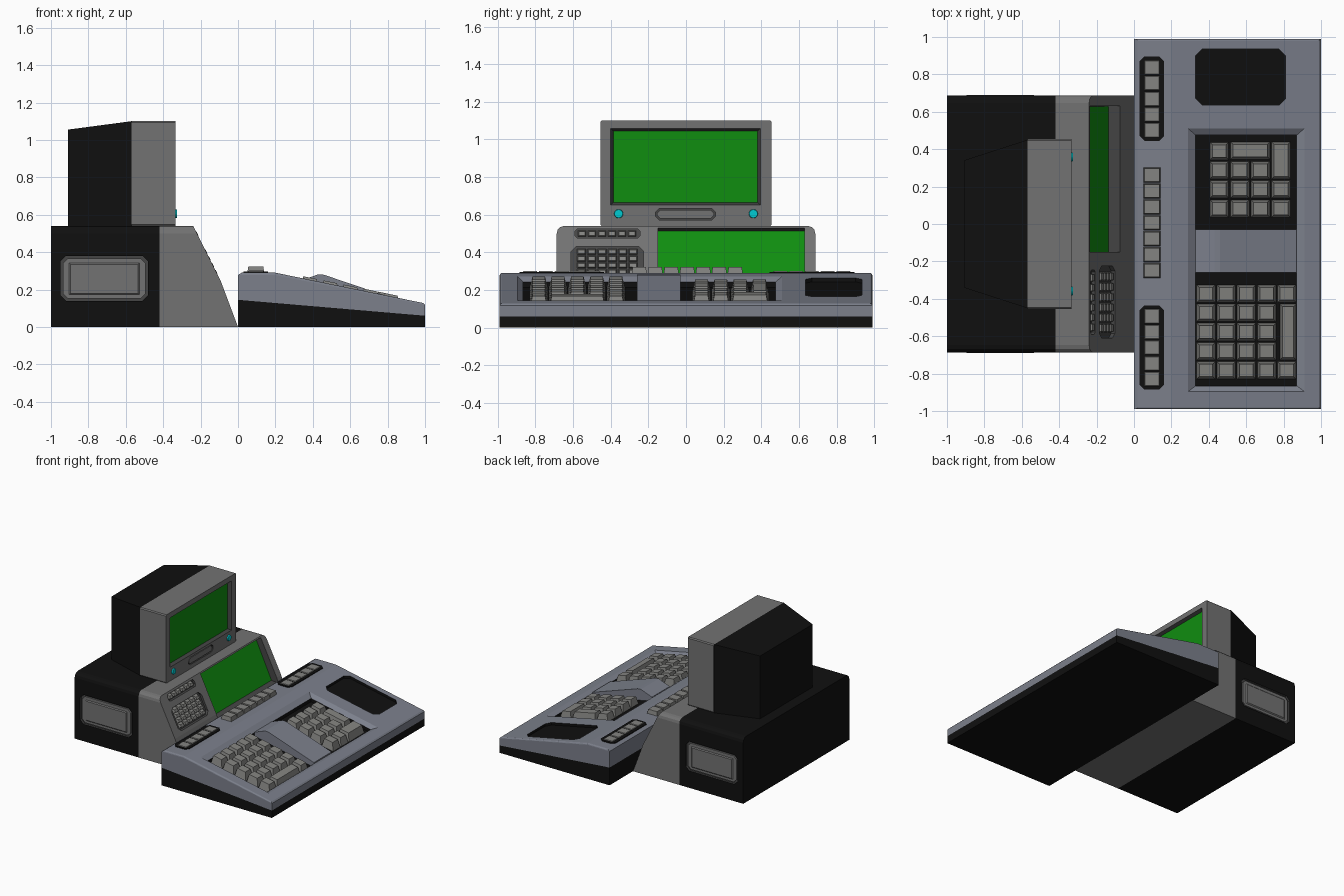
import bpy, bmesh
from mathutils import Matrix

if "Cube" in bpy.data.objects:
    bpy.data.objects.remove(bpy.data.objects["Cube"])


def material(name, r, g, b):
    m = bpy.data.materials.new(name)
    m.diffuse_color = (r, g, b, 1)
    m.use_nodes = True
    m.node_tree.nodes["Principled BSDF"].inputs["Base Color"].default_value = m.diffuse_color
    return m


BLACK = material("black", 0.005, 0.005, 0.005)
GREY = material("grey", 0.17, 0.17, 0.17)
DARK = material("dark_grey", 0.06, 0.06, 0.06)
KEY = material("key_grey", 0.23, 0.23, 0.22)
SLATE = material("slate", 0.2, 0.215, 0.26)
GREEN = material("green", 0.005, 0.27, 0.005)
CYAN = material("cyan", 0.0, 0.6, 0.65)

# Local (a, b, height) frames: each maps an outline onto one face of the model
FRONT = Matrix(((0, 0, 1, 0), (1, 0, 0, 0), (0, 1, 0, 0), (0, 0, 0, 1)))      # (y, z, x)
SIDE = Matrix(((1, 0, 0, 0), (0, 0, 1, 0), (0, 1, 0, 0), (0, 0, 0, 1)))       # (x, z, y)
SHELF = Matrix.Translation((0, 0, 0.29))                                      # flat strip
DECK = Matrix(((1, 0, 0, 0), (0, 1, 0, 0), (-0.206, 0, 1, 0.331), (0, 0, 0, 1)))
SLOPE = Matrix(((0, -0.5, 1, 0.03), (1, 0, 0, 0), (0, 1, 0, 0), (0, 0, 0, 1)))  # (y, z, out)


def loft(bm, M, ring0, h0, ring1, h1):
    lo = [bm.verts.new(M @ Matrix.Translation((a, b, h0)).translation) for a, b in ring0]
    hi = [bm.verts.new(M @ Matrix.Translation((a, b, h1)).translation) for a, b in ring1]
    n = len(lo)
    bm.faces.new(lo)
    bm.faces.new(hi)
    for i in range(n):
        bm.faces.new((lo[i], lo[(i + 1) % n], hi[(i + 1) % n], hi[i]))


def rect(a0, a1, b0, b1, c=0.0):
    if not c:
        return [(a0, b0), (a1, b0), (a1, b1), (a0, b1)]
    return [(a0 + c, b0), (a1 - c, b0), (a1, b0 + c), (a1, b1 - c),
            (a1 - c, b1), (a0 + c, b1), (a0, b1 - c), (a0, b0 + c)]


def finish(name, bm, mat):
    bmesh.ops.recalc_face_normals(bm, faces=bm.faces)
    me = bpy.data.meshes.new(name)
    bm.to_mesh(me)
    bm.free()
    me.materials.append(mat)
    ob = bpy.data.objects.new(name, me)
    bpy.context.collection.objects.link(ob)
    return ob


def prism(name, M, ring, h0, h1, mat, top=None, bevel=None, width=0.04):
    bm = bmesh.new()
    loft(bm, M, ring, h0, top or ring, h1)
    if bevel:
        edges = [e for e in bm.edges if abs(e.verts[0].co.y - e.verts[1].co.y) < 1e-4
                 and all(bevel(v.co) for v in e.verts)]
        bmesh.ops.bevel(bm, geom=edges, offset=width, segments=3, profile=0.5, affect='EDGES')
    return finish(name, bm, mat)


def blocks(name, M, items, mat, h0, h1, taper):
    bm = bmesh.new()
    for a0, a1, b0, b1 in items:
        loft(bm, M, rect(a0, a1, b0, b1), h0,
             rect(a0 + taper, a1 - taper, b0 + taper, b1 - taper), h1)
    return finish(name, bm, mat)


def cut(ob, M, ring, h0, h1, mat, top=None):
    cutter = prism("cutter", M, ring, h0, h1, mat, top)
    cutter.hide_render = True
    mod = ob.modifiers.new("cut", 'BOOLEAN')
    mod.operation, mod.object, mod.solver = 'DIFFERENCE', cutter, 'EXACT'
    mod.material_mode = 'TRANSFER'
    bpy.context.view_layer.objects.active = ob
    bpy.ops.object.modifier_apply(modifier=mod.name)
    bpy.data.objects.remove(cutter)


# Rear cabinet with a recessed panel on each side
W = 0.687
cabinet = prism("cabinet", SIDE, rect(-1, -0.42, 0, 0.54), -W, W, BLACK,
                bevel=lambda c: c.z > 0.5)
for s, label in ((-1, "right"), (1, "left")):
    cut(cabinet, SIDE, rect(-0.95, -0.48, 0.14, 0.38, 0.03), s * 0.67, s * 0.72, DARK)
    prism(label + "_panel_rim", SIDE, rect(-0.935, -0.495, 0.153, 0.367, 0.025),
          s * 0.665, s * 0.682, GREY)
    prism(label + "_panel", SIDE, rect(-0.91, -0.52, 0.165, 0.35), s * 0.675, s * 0.689, GREY,
          top=rect(-0.895, -0.535, 0.18, 0.335))

# Sloping console
console = prism("console", SIDE, [(-0.42, 0), (0, 0), (-0.09, 0.24), (-0.24, 0.54), (-0.42, 0.54)],
                -W, W, GREY, bevel=lambda c: c.z > 0.5)
cut(console, SIDE, [(-0.285, 0.51), (-0.14, 0.205), (-0.04, 0.195), (-0.20, 0.53), (-0.235, 0.53)],
    -0.15, 0.63, DARK)
prism("console_screen", SIDE, [(-0.287, 0.512), (-0.142, 0.205), (-0.137, 0.206), (-0.28, 0.512)],
      -0.149, 0.629, GREEN)
cut(console, SLOPE, rect(-0.61, -0.225, 0.265, 0.43, 0.025), -0.02, 0.05, DARK)
cut(console, SLOPE, rect(-0.59, -0.245, 0.475, 0.525, 0.012), -0.02, 0.05, DARK)
blocks("console_keypad", SLOPE, [(-0.58 + 0.055 * i, -0.532 + 0.055 * i,
                                  0.279 + 0.036 * j, 0.311 + 0.036 * j)
                                 for i in range(6) for j in range(4)], KEY, -0.022, 0.003, 0.006)
blocks("console_buttons", SLOPE, [(-0.575 + 0.053 * i, -0.53 + 0.053 * i, 0.484, 0.516)
                                  for i in range(6)], KEY, -0.022, 0.003, 0.006)

# Monitor
prism("monitor_back", FRONT, rect(-0.34, 0.34, 0.54, 1.055), -0.91, -0.57, BLACK,
      top=rect(-0.45, 0.45, 0.54, 1.10))
bezel = prism("monitor_bezel", FRONT, rect(-0.455, 0.455, 0.54, 1.10, 0.008), -0.57, -0.335, GREY)
cut(bezel, FRONT, rect(-0.385, 0.38, 0.665, 1.045), -0.365, -0.325, DARK,
    top=rect(-0.405, 0.40, 0.648, 1.062))
prism("monitor_screen", FRONT, rect(-0.386, 0.381, 0.664, 1.046), -0.37, -0.361, GREEN)
cut(bezel, FRONT, rect(-0.163, 0.157, 0.573, 0.633, 0.02), -0.35, -0.32, DARK)
prism("monitor_slot", FRONT, rect(-0.155, 0.149, 0.58, 0.626, 0.018), -0.355, -0.338, GREY)
for s, label in ((-1, "left"), (1, "right")):
    bm = bmesh.new()
    bmesh.ops.create_cone(bm, cap_ends=True, segments=16, radius1=0.026, radius2=0.022,
                          depth=0.02, matrix=Matrix.Translation((-0.335, s * 0.358, 0.605)) @ FRONT)
    finish(label + "_knob", bm, CYAN)

# Keyboard body
prism("keyboard_base", SIDE, [(0, 0), (1, 0), (1, 0.06), (0, 0.145)], -0.99, 0.99, BLACK)
deck = prism("keyboard_deck", SIDE, [(0, 0.145), (1, 0.06), (1, 0.118), (0.99, 0.128),
                                     (0.2, 0.29), (0.02, 0.29), (0, 0.278)], -0.99, 0.99, SLATE,
             bevel=lambda c: c.z > 0.125 and (c.x > 0.1 or c.z > 0.285), width=0.012)
cut(deck, DECK, rect(0.33, 0.87, -0.865, 0.475), -0.022, 0.011, SLATE,
    top=rect(0.27, 0.93, -0.91, 0.527))
cut(deck, DECK, rect(0.33, 0.87, -0.865, 0.475), -0.05, 0.05, BLACK)
cut(deck, DECK, rect(0.33, 0.81, 0.635, 0.935, 0.035), -0.02, 0.05, BLACK)
prism("key_divider", SIDE, [(0.33, 0.2), (0.33, 0.245), (0.43, 0.282), (0.46, 0.279),
                            (0.87, 0.14), (0.87, 0.1)], -0.26, -0.03, SLATE)

# Main key blocks
X, Y, P = 0.335, -0.83, 0.1025
keys = [(X + 0.108 * i, X + 0.108 * i + 0.1, Y + P * j, Y + P * j + 0.095)
        for i in range(5) for j in range(5) if i < 4 or j in (0, 4)]
keys.append((0.78, 0.867, Y + P, Y + 4 * P - 0.008))
X, Y = 0.405, 0.035
keys += [(X + 0.11 * i, X + 0.11 * i + 0.102, Y + P * j, Y + P * j + 0.095)
         for i in range(4) for j in range(4) if not (j == 3 and i > 0) and not (j == 2 and i == 3)]
keys += [(0.515, 0.727, 0.345, 0.44), (0.735, 0.838, 0.24, 0.44)]
blocks("keys", DECK, keys, KEY, -0.052, 0.012, 0.014)

# Function key strips along the rear of the keyboard
for y0, y1, label in ((0.445, 0.895, "left"), (-0.885, -0.435, "right")):
    prism(label + "_strip_frame", SHELF, rect(0.03, 0.16, y0, y1, 0.025), -0.01, 0.006, BLACK)
    blocks(label + "_strip_keys", SHELF,
           [(0.053, 0.14, y0 + 0.015 + 0.084 * i, y0 + 0.097 + 0.084 * i) for i in range(5)],
           KEY, 0, 0.011, 0.006)
blocks("middle_strip_keys", SHELF,
       [(0.048, 0.142, -0.29 + 0.085 * i, -0.207 + 0.085 * i) for i in range(7)],
       KEY, -0.01, 0.033, 0.007)
